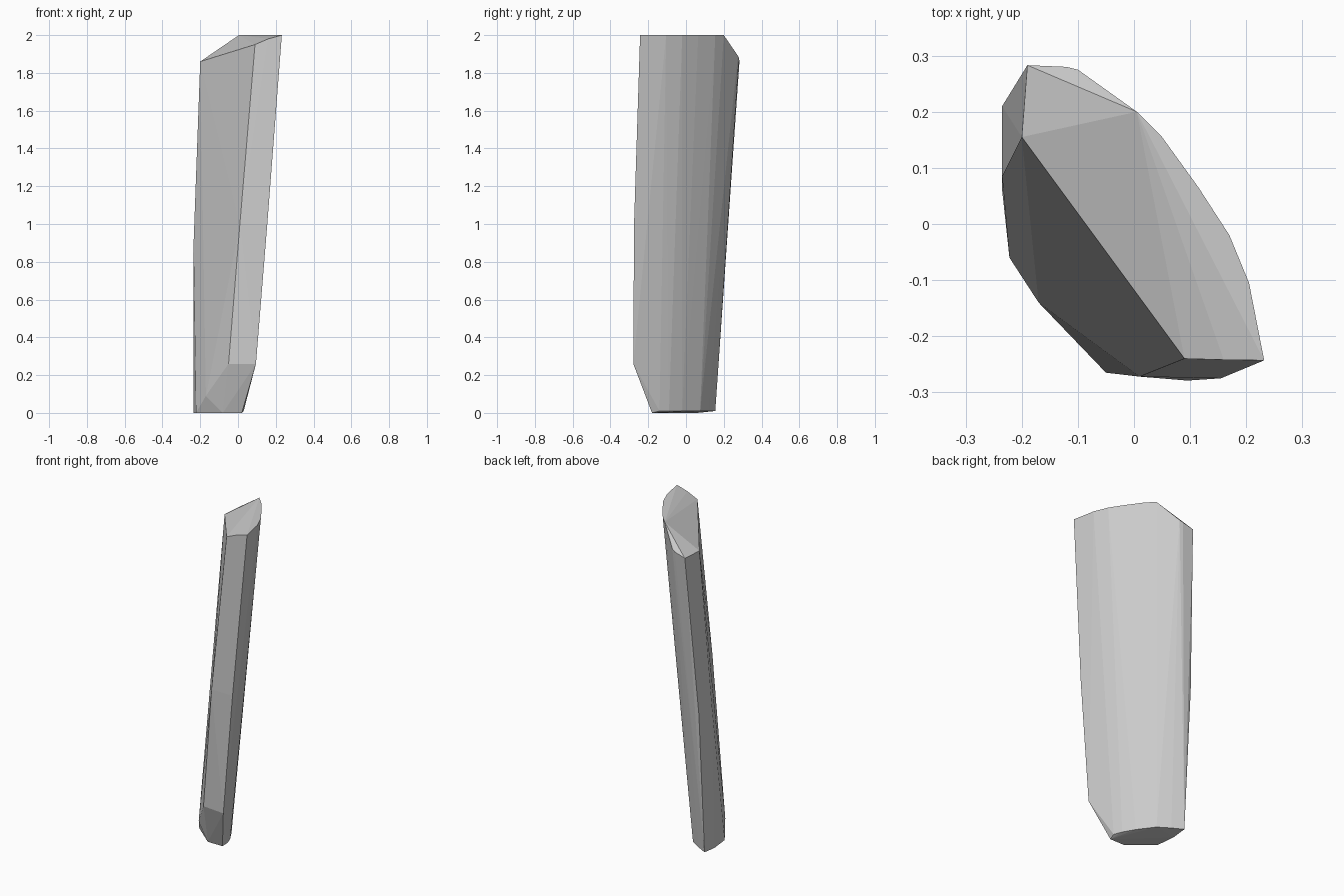
import bpy
import bmesh

cube = bpy.data.objects.get("Cube")
if cube:
    bpy.data.objects.remove(cube, do_unlink=True)

# One plain grey material
grey = bpy.data.materials.new("stone_grey")
grey.use_nodes = True
colour = (0.6, 0.6, 0.6, 1)
grey.diffuse_color = colour
grey.node_tree.nodes["Principled BSDF"].inputs["Base Color"].default_value = colour

# Rounded back rim, level at the top
top_rim = [(x, y, 2) for x, y in (
    (.005, .2), (.05, .155), (.115, .065), (.17, -.02), (.205, -.105), (.232, -.243))]

# Lower edge of the slanted top
top_slope = [(.16, -.242, 1.98), (.09, -.24, 1.95), (-.2, .155, 1.86),
             (-.19, .283, 1.86), (-.12, .28, 1.88), (-.1, .275, 1.89)]

# Slight swelling halfway down the two narrow sides
middle = [(-.235, .21, .88), (-.235, .085, .9), (.01, -.272, 1.0), (.155, -.275, 1.0)]

# Upper edge of the bevel at the foot
foot_bevel = [(-.05, -.265, .26), (.095, -.279, .26), (-.17, -.14, .09)]

# Small sole
sole = [(-.222, -.06, 0), (-.235, .06, 0), (-.235, .155, .01), (-.17, .12, .01),
        (-.1, .075, .01), (-.03, -.02, .01), (.01, -.09, .01), (.03, -.14, .01),
        (.02, -.18, 0), (-.08, -.18, 0)]

# Wrap the outlines in one faceted solid
bm = bmesh.new()
for point in top_rim + top_slope + middle + foot_bevel + sole:
    bm.verts.new(point)
hull = bmesh.ops.convex_hull(bm, input=bm.verts[:])
unused = {e for e in hull["geom_interior"] + hull["geom_unused"]
          if isinstance(e, bmesh.types.BMVert)}
bmesh.ops.delete(bm, geom=list(unused), context='VERTS')
bmesh.ops.recalc_face_normals(bm, faces=bm.faces[:])

mesh = bpy.data.meshes.new("stone_shard")
bm.to_mesh(mesh)
bm.free()
mesh.materials.append(grey)
shard = bpy.data.objects.new("stone_shard", mesh)
bpy.context.collection.objects.link(shard)
